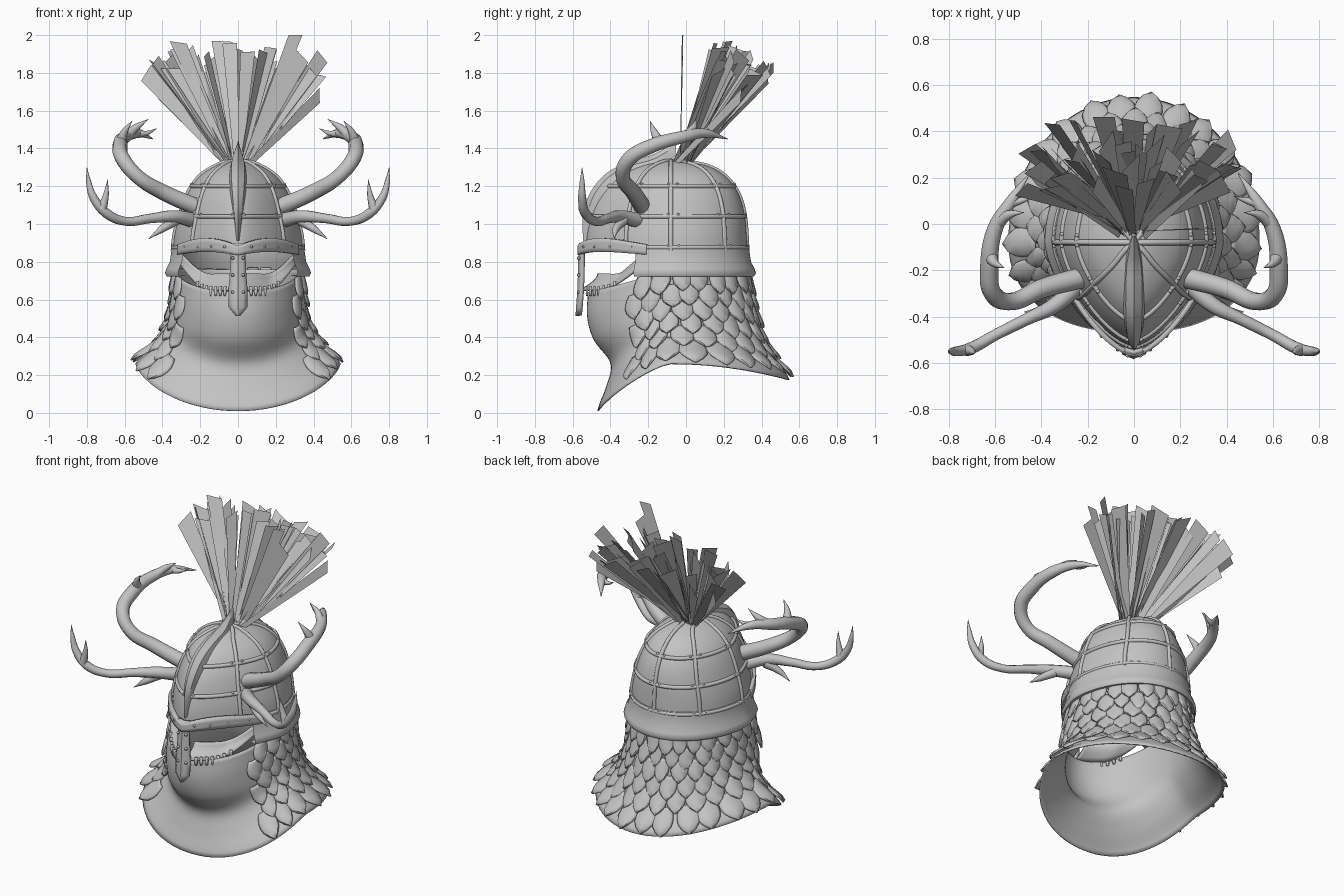
import bpy, bmesh, math, random
from mathutils import Vector

random.seed(4)
if "Cube" in bpy.data.objects:
    bpy.data.objects.remove(bpy.data.objects["Cube"])

GREY = (0.55, 0.55, 0.55, 1)
mat = bpy.data.materials.new("plain grey")
mat.use_nodes = True
mat.diffuse_color = GREY
mat.node_tree.nodes["Principled BSDF"].inputs["Base Color"].default_value = GREY
YC = -0.08
TAU = math.tau


# ---------- helpers ----------
def finish(name, bm, thick=0, smooth=40):
    bmesh.ops.remove_doubles(bm, verts=bm.verts, dist=1e-5)
    bmesh.ops.recalc_face_normals(bm, faces=bm.faces)
    me = bpy.data.meshes.new(name)
    bm.to_mesh(me)
    bm.free()
    me.materials.append(mat)
    if smooth:
        me.shade_smooth()
        me.set_sharp_from_angle(angle=math.radians(smooth))
    ob = bpy.data.objects.new(name, me)
    bpy.context.collection.objects.link(ob)
    if thick:
        mod = ob.modifiers.new("thickness", "SOLIDIFY")
        mod.thickness = thick
        mod.offset = 0


def add_grid(bm, rows, wrap=False):
    vs = [[bm.verts.new(p) for p in r] for r in rows]
    n = len(rows[0])
    for a, b in zip(vs, vs[1:]):
        for i in range(n if wrap else n - 1):
            j = (i + 1) % n
            bm.faces.new((a[i], a[j], b[j], b[i]))


def grid(name, rows, wrap=False, thick=0, smooth=40):
    bm = bmesh.new()
    add_grid(bm, rows, wrap)
    finish(name, bm, thick, smooth)


def tube(name, pts, depth, radii=None, cyclic=False):
    cu = bpy.data.curves.new(name, "CURVE")
    cu.dimensions = "3D"
    cu.bevel_depth = depth
    cu.bevel_resolution = 3
    cu.resolution_u = 6
    cu.use_fill_caps = True
    sp = cu.splines.new("BEZIER")
    sp.bezier_points.add(len(pts) - 1)
    sp.use_cyclic_u = cyclic
    for i, (bp, p) in enumerate(zip(sp.bezier_points, pts)):
        bp.co = p
        bp.handle_left_type = bp.handle_right_type = "AUTO"
        bp.radius = radii[i] if radii else 1
    cu.materials.append(mat)
    ob = bpy.data.objects.new(name, cu)
    bpy.context.collection.objects.link(ob)


def spline(rows, v):
    """Smooth interpolation through a short list of profile rows."""
    k = min(max(v, 0), 1) * (len(rows) - 1)
    i = min(int(k), len(rows) - 2)
    f = k - i
    p0, p1, p2, p3 = (Vector(rows[min(max(j, 0), len(rows) - 1)]) for j in range(i - 1, i + 3))
    return p1 + 0.5 * f * (p2 - p0 + f * (2 * p0 - 5 * p1 + 4 * p2 - p3 + f * (3 * (p1 - p2) + p3 - p0)))


def plan(t, a, front, back, p=1.5, q=0.7):
    """Egg-shaped outline: t = 0 is the front, pointed when p is small."""
    s, c = math.sin(t), math.cos(t)
    if c > 0:
        return a * s, YC + (front - YC) * max(1 - abs(s) ** p, 0) ** q
    return a * s, YC - (back - YC) * c


# ---------- dome ----------
DOME = [(.86, .345, -.53, .325), (.95, .335, -.525, .32), (1.04, .31, -.505, .312),
        (1.13, .28, -.47, .29), (1.2, .245, -.42, .255), (1.26, .195, -.355, .2),
        (1.305, .125, -.26, .12), (1.33, .06, -.15, 0), (1.335, 0, YC, YC)]


def dome(t, v):
    z, a, f, b = spline(DOME, v)
    return Vector((*plan(t, a, f, b), z))


grid("dome", [[dome(TAU * i / 64, j / 24) for i in range(64)] for j in range(25)], True)
rivets = []
for v in (.03, .25, .5):
    tube("dome_ring", [dome(TAU * k / 48, v) for k in range(48)], .012, cyclic=True)
    rivets += [dome(TAU * (k + .25 * n - .12) / 8, v) * 1.008 for n in range(2) for k in range(8)]
for k in range(1, 8):
    tube("dome_rib", [dome(TAU * k / 8, .96 * j / 16) for j in range(17)], .012)

# central crest running over the front of the dome
CREST = [(-.545, .91, .012), (-.545, 1.05, .028), (-.505, 1.17, .042), (-.42, 1.27, .05),
         (-.3, 1.33, .05), (-.17, 1.37, .042), (-.05, 1.44, .01)]
rows = []
for j in range(25):
    y, z, w = spline(CREST, j / 24)
    inward = (Vector((0, YC, 1)) - Vector((0, y, z))).normalized() * .08
    iy, iz = y + inward.y, z + inward.z
    rows.append([(-w, iy, iz), (-w * .7, y + inward.y * .3, z + inward.z * .3), (0, y, z),
                 (w * .7, y + inward.y * .3, z + inward.z * .3), (w, iy, iz)])
grid("crest", rows, smooth=30)

# rolled rim around the sides and back
RIM = [(-.02, .89), (0, .89), (.006, .875), (.008, .855), (.016, .8), (.034, .765),
       (.042, .74), (.032, .722), (-.01, .73)]
T0, T1 = math.radians(55), math.radians(305)
grid("rim", [[(*plan(T0 + (T1 - T0) * i / 48, .345 + o, -.55 - o, .328 + o), z) for o, z in RIM]
             for i in range(49)], smooth=50)


# ---------- face guard ----------
def face(x, z, out=0):
    s = min(abs(x) / .345, 1)
    return Vector((x, YC - .475 * (1 - s ** 1.5) ** .7 - out, z))


rows = []
for i in range(41):
    x = .312 * math.sin(math.radians(-90 + 4.5 * i))
    arch = math.sin(math.pi * min(abs(x) / .33, 1))
    low, top = .835 + .018 * arch, .885 + .04 * arch
    rows.append([face(x, low + (top - low) * k / 3, .008) for k in range(4)])
grid("brow_plate", rows, thick=.022)


# lower eye guards: curved bands that lean back towards the eyes
def guard_low(x):
    return .65 + .15 * max((x - .14) / .17, 0) ** 2


bm = bmesh.new()
for s in (1, -1):
    rows = []
    for i in range(21):
        x = .015 + .295 * i / 20
        low, high = guard_low(x), .735 + .11 * max((x - .15) / .16, 0) ** 1.6
        fade = min(1, (.33 - x) / .15)
        line = []
        for k in range(5):
            p = face(s * x * (1 - .03 * k / 4), low + (high - low) * k / 4, 0)
            p.y += .09 * fade * math.sin(math.pi / 2 * k / 4)
            line.append(p)
        rows.append(line)
    add_grid(bm, rows)
finish("eye_guards", bm, .014)

# fringe of small teeth under the eye guards
bm = bmesh.new()
for s in (1, -1):
    for k in range(7):
        x = .07 + .024 * k
        top = face(s * x, guard_low(x))
        add_grid(bm, [[top + Vector((w * u, 0, -h)) for u in (-1, 1)]
                      for h, w in ((-.02, .008), (.015, .008), (.03, .005))])
finish("teeth", bm, .012)

# nose guard with a raised middle
NOSE = [(.9, .05, -.555), (.84, .036, -.56), (.74, .04, -.562), (.64, .048, -.566),
        (.56, .046, -.572), (.515, .006, -.575)]
grid("nose_guard", [[(u * w, y + .016 * abs(u), z) for u in (-1, -.5, 0, .5, 1)] for z, w, y in NOSE],
     thick=.02, smooth=25)
for s in (1, -1):
    rivets += [face(s * x, .88, .018) for x in (.07, .14, .21, .28)]
    rivets += [Vector((s * .028, -.568, z)) for z in (.64, .73, .82)]
bm = bmesh.new()
for p in rivets:
    geo = bmesh.ops.create_uvsphere(bm, u_segments=8, v_segments=6, radius=.009)
    bmesh.ops.translate(bm, verts=geo["verts"], vec=p)
finish("rivets", bm)

# ---------- cloth hood ----------
HOOD = [(.33, -.515, .325), (.335, -.52, .335), (.345, -.485, .36), (.37, -.395, .395),
        (.435, -.42, .455), (.54, -.465, .545)]


def hood(t, v):
    a, f, b = spline(HOOD, v)
    c = math.cos(t)
    top = .76 - .12 * max(c, 0)
    low = .26 - (.25 * c ** 1.3 if c > 0 else .085 * c * c)
    x, y = plan(t, a, f, b, 1.8 + .6 * v, .53 - .06 * v)
    return Vector((x, y, top + (low - top) * v))


grid("hood", [[hood(TAU * i / 72, j / 24) for i in range(72)] for j in range(25)], True, .008, 60)


def outward(t, v):
    e = .01
    du = hood(t + e, v) - hood(t - e, v)
    dv = hood(t, min(v + e, 1)) - hood(t, max(v - e, 0))
    n = dv.cross(du).normalized()
    return n if n.dot(Vector((math.sin(t), -math.cos(t), 0))) > 0 else -n


# overlapping leaf-shaped scales on the sides and back
OUTLINE = (.7, .9, 1, 1, .88, .55, .03)
COLS, ROWS = 17, 6
bm = bmesh.new()
for r in range(ROWS):
    start = math.radians(63 - .6 * r)
    step = (TAU - 2 * start) / COLS
    for k in range(COLS + r % 2):
        tc = start + step * (k + .5 - .5 * (r % 2)) + random.uniform(-.03, .03)
        v0 = .15 * r + random.uniform(-.02, .012)
        lift = random.uniform(.012, .026)
        wide = step * random.uniform(.47, .56)
        rows = []
        for j, w in enumerate(OUTLINE):
            f = j / (len(OUTLINE) - 1)
            v = v0 + .245 * f
            line = []
            for u in (-1, -.8, 0, .8, 1):
                t = tc + u * w * wide
                edge = 0 if abs(u) == 1 or f == 1 else .007
                line.append(hood(t, v) + outward(t, v) * (.004 + lift * f + edge + .006 * (1 - u * u)))
            rows.append(line)
        add_grid(bm, rows)
finish("scales", bm, .006, 45)

# ---------- antlers: path, radii ----------
ANTLERS = {
    "upper_antler": ([(.22, -.23, 1.09), (.4, -.28, 1.17), (.53, -.335, 1.25), (.61, -.3, 1.345),
                      (.625, -.19, 1.41), (.6, -.02, 1.46), (.53, .1, 1.48), (.45, .22, 1.45)],
                     (.046, .042, .038, .04, .04, .034, .025, .002)),
    "upper_front_tine": ([(.62, -.14, 1.43), (.6, -.17, 1.49), (.56, -.19, 1.545)], (.032, .018, .001)),
    "upper_back_tine": ([(.59, .0, 1.465), (.54, .04, 1.51), (.475, .05, 1.555)], (.028, .02, .001)),
    "upper_side_tine": ([(.54, .09, 1.48), (.49, .1, 1.48), (.43, .12, 1.505)], (.024, .014, .001)),
    "lower_antler": ([(.24, -.26, 1.02), (.34, -.35, 1.04), (.46, -.41, 1.03), (.6, -.48, 1.015),
                      (.7, -.535, 1.06), (.765, -.55, 1.14), (.79, -.55, 1.22), (.8, -.55, 1.3)],
                     (.04, .034, .026, .024, .026, .022, .014, .001)),
    "lower_tip_tine": ([(.72, -.545, 1.08), (.7, -.55, 1.15), (.69, -.56, 1.235)], (.026, .016, .001)),
    "lower_brow_tine": ([(.33, -.33, 1.02), (.4, -.37, .975), (.475, -.38, .92)], (.028, .02, .001)),
}
for name, (path, radii) in ANTLERS.items():
    for s, side in ((1, "left_"), (-1, "right_")):
        tube(side + name, [(s * x, y, z) for x, y, z in path], 1, radii)

# ---------- plume of flat feathers ----------
bm = bmesh.new()
COUNT = 56
for i in range(COUNT):
    upright = i in (45, 47)
    ax = math.radians(-39 + 77 * i / (COUNT - 1) + random.uniform(-3, 3))
    back = math.radians(1 if upright else 16 + 28 * ((i * .618) % 1))
    d = Vector((math.sin(ax), math.cos(ax) * math.sin(back), math.cos(ax) * math.cos(back)))
    base = Vector((.1 * math.sin(ax), -.03 if upright else random.uniform(-.06, .02), 1.32))
    side = d.cross(Vector((0, -1, .3))).normalized()
    roll = math.radians(12 if upright else random.uniform(-60, 60))
    side = side * math.cos(roll) + d.cross(side) * math.sin(roll)
    length, wide, slant = random.uniform(.61, .74), random.uniform(.03, .058), random.uniform(-.025, .025)
    pts = [base - side * .015, base + side * .015,
           base + d * (length + slant) + side * wide, base + d * (length - slant) - side * wide]
    for p in pts:
        p.z = min(p.z, 2)
    bm.faces.new([bm.verts.new(p) for p in pts])
finish("plume", bm, smooth=0)
